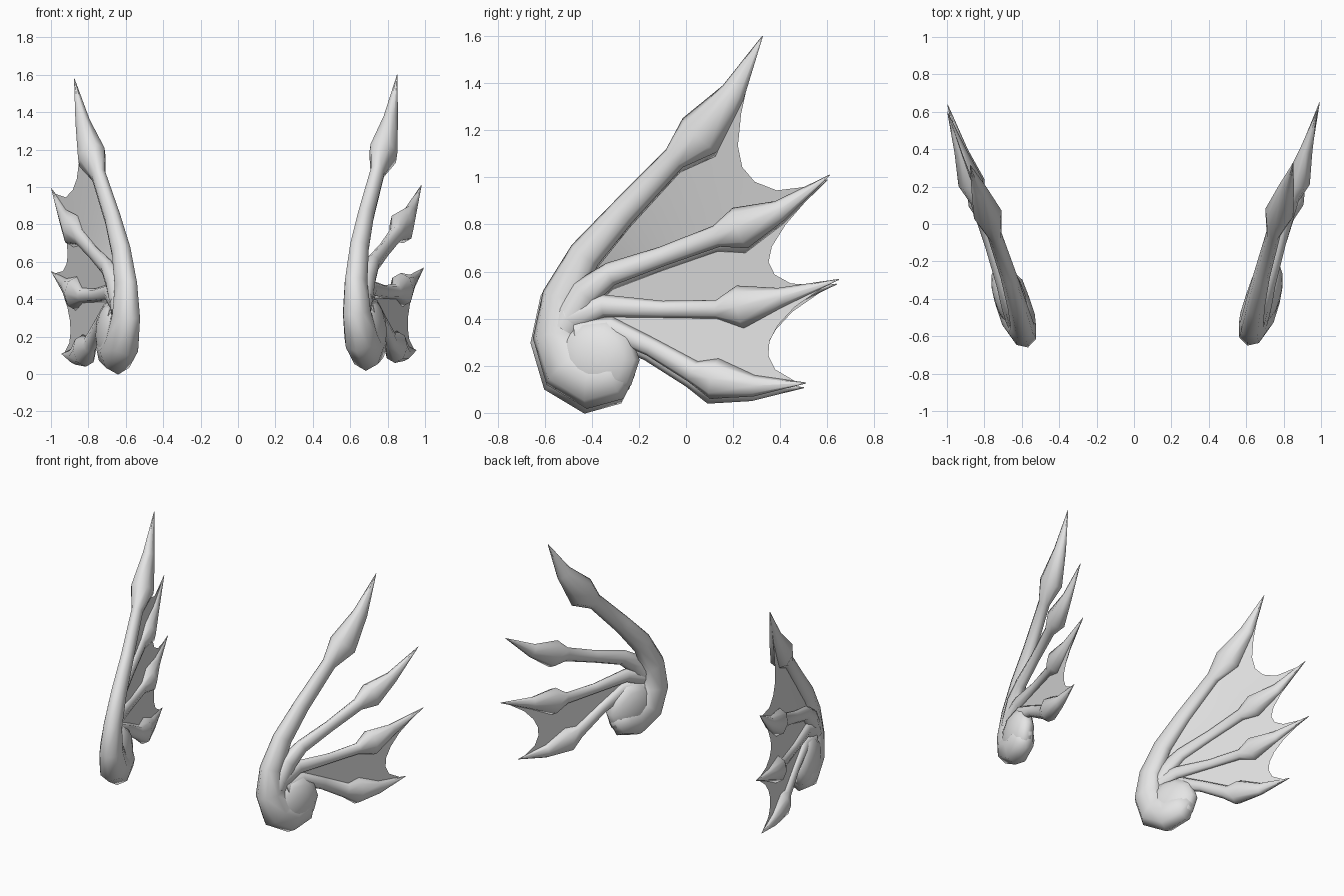
import bpy, bmesh, math
from mathutils import Vector, Matrix

cube = bpy.data.objects.get("Cube")
if cube:
    bpy.data.objects.remove(cube)

grey = bpy.data.materials.new("light_grey")
grey.use_nodes = True
colour = (0.78, 0.78, 0.78, 1)
grey.diffuse_color = colour
grey.node_tree.nodes["Principled BSDF"].inputs["Base Color"].default_value = colour

SIDES = 8
FLAT = 0.74    # bones are thinner across the wing than along it
SPLAY = 0.28   # wings spread outward towards the back

# Bone profiles within the wing's plane: y, z, radius
SPINE = [(-.25, .21, .06), (-.31, .165, .115), (-.4, .14, .125), (-.5, .2, .125),
         (-.55, .33, .105), (-.53, .49, .085), (-.43, .67, .072), (-.27, .85, .06),
         (-.05, 1.08, .053), (.06, 1.18, .105), (.2, 1.36, .055), (.325, 1.6, 0)]
UPPER = [(-.52, .36, .07), (-.43, .51, .065), (-.32, .59, .05), (-.1, .665, .042),
         (.13, .75, .047), (.23, .785, .092), (.4, .86, .045), (.61, 1.01, 0)]
MIDDLE = [(-.5, .4, .07), (-.35, .455, .048), (-.1, .44, .036), (.13, .44, .04),
          (.23, .45, .092), (.4, .49, .042), (.65, .567, 0)]
LOWER = [(-.46, .33, .07), (-.32, .36, .048), (-.15, .28, .04), (.03, .175, .048),
         (.12, .145, .088), (.29, .115, .045), (.51, .127, 0)]


def lay(profile, bow=0.0):
    # Set a profile onto the splayed plane; the spine bows inward as it rises
    return [(Vector((.81 + SPLAY * y - bow * min(1, z / .8), y, z)), max(r, .002))
            for y, z, r in profile]


BONES = {"leading_spine": lay(SPINE, bow=.05), "upper_finger": lay(UPPER),
         "middle_finger": lay(MIDDLE), "lower_finger": lay(LOWER)}


def left(p):
    return Vector(p)


def right(p):
    # Mirrored wing leans very slightly outward and sits a touch lower
    x, y, z = p
    return Vector((-(x - .03 + .028 * z + .03 * y), y - .01, z - .02))


def finish(name, bm, place):
    for v in bm.verts:
        v.co = place(v.co)
    bmesh.ops.recalc_face_normals(bm, faces=bm.faces)
    mesh = bpy.data.meshes.new(name)
    bm.to_mesh(mesh)
    bm.free()
    mesh.materials.append(grey)
    obj = bpy.data.objects.new(name, mesh)
    bpy.context.collection.objects.link(obj)
    bpy.ops.object.select_all(action='DESELECT')
    obj.select_set(True)
    bpy.context.view_layer.objects.active = obj
    bpy.ops.object.shade_smooth_by_angle(angle=math.radians(65))


def bone(name, path, place):
    # Tapered tube with swollen knuckle and pointed claw
    bm = bmesh.new()
    rings = []
    for i, (p, r) in enumerate(path):
        before = path[max(i - 1, 0)][0]
        after = path[min(i + 1, len(path) - 1)][0]
        tangent = (after - before).normalized()
        across = Vector((1, -SPLAY, 0))
        across = (across - tangent * across.dot(tangent)).normalized()
        along = tangent.cross(across)
        ring = []
        for k in range(SIDES):
            a = math.tau * k / SIDES
            ring.append(bm.verts.new(p + r * (along * math.cos(a) + across * FLAT * math.sin(a))))
        rings.append(ring)
    for a, b in zip(rings, rings[1:]):
        for k in range(SIDES):
            n = (k + 1) % SIDES
            bm.faces.new((a[k], a[n], b[n], b[k]))
    bm.faces.new(rings[0])
    bm.faces.new(rings[-1])
    finish(name, bm, place)


def sample(path, t):
    # Point at a fraction of the path's length
    pts = [p for p, r in path]
    spans = [(b - a).length for a, b in zip(pts, pts[1:])]
    d = t * sum(spans)
    for a, b, s in zip(pts, pts[1:], spans):
        if d <= s:
            return a.lerp(b, d / s)
        d -= s
    return pts[-1]


def membrane(name, upper, lower, depth, place):
    # Thin web between two bones with an angular scalloped trailing edge
    bm = bmesh.new()
    cols, rows = 6, 10
    grid = []
    for i in range(cols + 1):
        s = i / cols
        reach = 0.97 - depth * (4 * s * (1 - s)) ** 0.7
        line = []
        for j in range(rows + 1):
            t = .1 + (reach - .1) * j / rows
            line.append(bm.verts.new(sample(upper, t).lerp(sample(lower, t), s)))
        grid.append(line)
    for a, b in zip(grid, grid[1:]):
        for j in range(rows):
            bm.faces.new((a[j], a[j + 1], b[j + 1], b[j]))
    finish(name, bm, place)


def hub(name, place):
    # Rounded shoulder filling the curl the bones grow from
    bm = bmesh.new()
    turn = Matrix.Rotation(-math.atan(SPLAY), 4, 'Z')
    size = Matrix.Diagonal((.085, .19, .18, 1))
    axis = Matrix.Rotation(math.pi / 2, 4, 'Y')
    bmesh.ops.create_uvsphere(bm, u_segments=10, v_segments=8, radius=1,
                              matrix=Matrix.Translation((.7, -.38, .225)) @ turn @ size @ axis)
    finish(name, bm, place)


# The spine's curled root is not part of the webbed length
WEB = dict(BONES, leading_spine=BONES["leading_spine"][4:])
GAPS = [("upper_membrane", "leading_spine", "upper_finger", .2),
        ("middle_membrane", "upper_finger", "middle_finger", .21),
        ("lower_membrane", "middle_finger", "lower_finger", .18)]

for side, place in (("left", left), ("right", right)):
    hub(side + "_shoulder", place)
    for name, path in BONES.items():
        bone(f"{side}_{name}", path, place)
    # The left wing keeps only its lowest web
    for name, a, b, depth in (GAPS[2:] if side == "left" else GAPS):
        membrane(f"{side}_{name}", WEB[a], WEB[b], depth, place)
